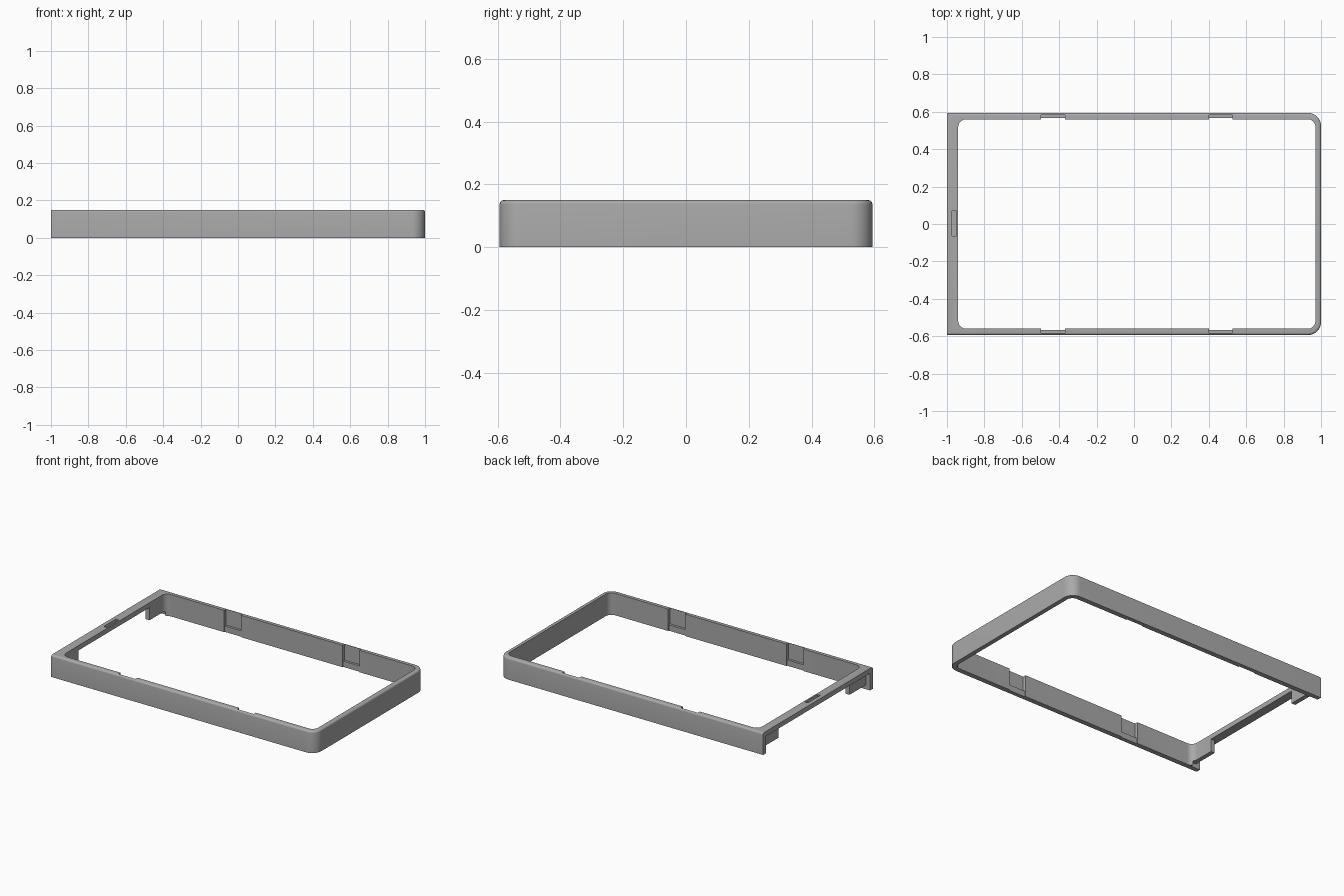
import bpy, bmesh, math

if "Cube" in bpy.data.objects:
    bpy.data.objects.remove(bpy.data.objects["Cube"])

H, W = 0.15, 0.594          # height, half depth
grey = bpy.data.materials.new("grey_plastic")
grey.diffuse_color = (0.4, 0.4, 0.4, 1)
grey.use_nodes = True
grey.node_tree.nodes["Principled BSDF"].inputs["Base Color"].default_value = grey.diffuse_color


def arc(cx, cy, r, start, n=10):
    return [(cx + r * math.cos(math.radians(start + 90 * i / n)),
             cy + r * math.sin(math.radians(start + 90 * i / n))) for i in range(n + 1)]


def loft(name, rings):
    """Solid from stacked (points, z) rings with equal point counts."""
    bm = bmesh.new()
    loops = [[bm.verts.new((x, y, z)) for x, y in pts] for pts, z in rings]
    for a, b in zip(loops, loops[1:]):
        for i in range(len(a)):
            j = (i + 1) % len(a)
            bm.faces.new((a[i], a[j], b[j], b[i]))
    bm.faces.new(loops[0][::-1])
    bm.faces.new(loops[-1])
    bmesh.ops.recalc_face_normals(bm, faces=bm.faces)
    me = bpy.data.meshes.new(name)
    bm.to_mesh(me)
    bm.free()
    ob = bpy.data.objects.new(name, me)
    me.materials.append(grey)
    bpy.context.collection.objects.link(ob)
    return ob


def box(name, x0, x1, y0, y1, z0, z1):
    pts = [(x0, y0), (x1, y0), (x1, y1), (x0, y1)]
    return loft(name, [(pts, z0), (pts, z1)])


def cut(target, cutter):
    bpy.context.view_layer.objects.active = target
    m = target.modifiers.new("cut", 'BOOLEAN')
    m.operation, m.solver, m.object = 'DIFFERENCE', 'EXACT', cutter
    bpy.ops.object.modifier_apply(modifier=m.name)
    bpy.data.objects.remove(cutter)


def outline(d):
    """Outer outline: square at the left end, rounded at the right end."""
    r = 0.07 - d
    return ([(-1, -W + d)] + arc(0.93, -W + 0.07, r, -90)
            + arc(0.93, W - 0.07, r, 0) + [(-1, W - d)])


# Frame body with a rounded top edge
R = 0.013
rings = [(outline(0), 0)]
for k in range(5):
    t = math.radians(k * 22.5)
    rings.append((outline(R * (1 - math.cos(t))), H - R + R * math.sin(t)))
frame = loft("frame", rings)

# Rounded opening
xl, xr, yi, r = -0.94, 0.97, 0.56, 0.042
hole = (arc(xr - r, -yi + r, r, -90) + arc(xr - r, yi - r, r, 0)
        + arc(xl + r, yi - r, r, 90) + arc(xl + r, -yi + r, r, 180))
cut(frame, loft("hole_cutter", [(hole, -0.1), (hole, 0.3)]))

# Left end: recessed panels, wide gap between them, raised panel bottoms, shallow slot
cut(frame, box("recess_cutter", -1.1, -0.97, -0.563, 0.563, -0.1, 0.117))
cut(frame, box("gap_cutter", -1.1, -0.9, -0.385, 0.385, -0.1, 0.117))
cut(frame, box("panel_cutter", -1.1, -0.93, -0.563, 0.563, -0.1, 0.03))
cut(frame, box("slot_cutter", -0.973, -0.95, -0.065, 0.07, 0.13, 0.3))

# Clip notches in the long walls, each with a ledge at the bottom
for s in (-1, 1):
    for x in (-0.497, 0.4):
        ys = sorted((s * 0.5, s * 0.582))
        cut(frame, box("notch_cutter", x, x + 0.127, *ys, -0.1, 0.3))
        ys = sorted((s * 0.566, s * 0.584))
        box("clip_ledge", x, x + 0.127, *ys, 0, 0.04)

# Smooth the curved corners, keep hard edges
bpy.ops.object.select_all(action='DESELECT')
frame.select_set(True)
bpy.context.view_layer.objects.active = frame
bpy.ops.object.shade_smooth_by_angle(angle=math.radians(30))
